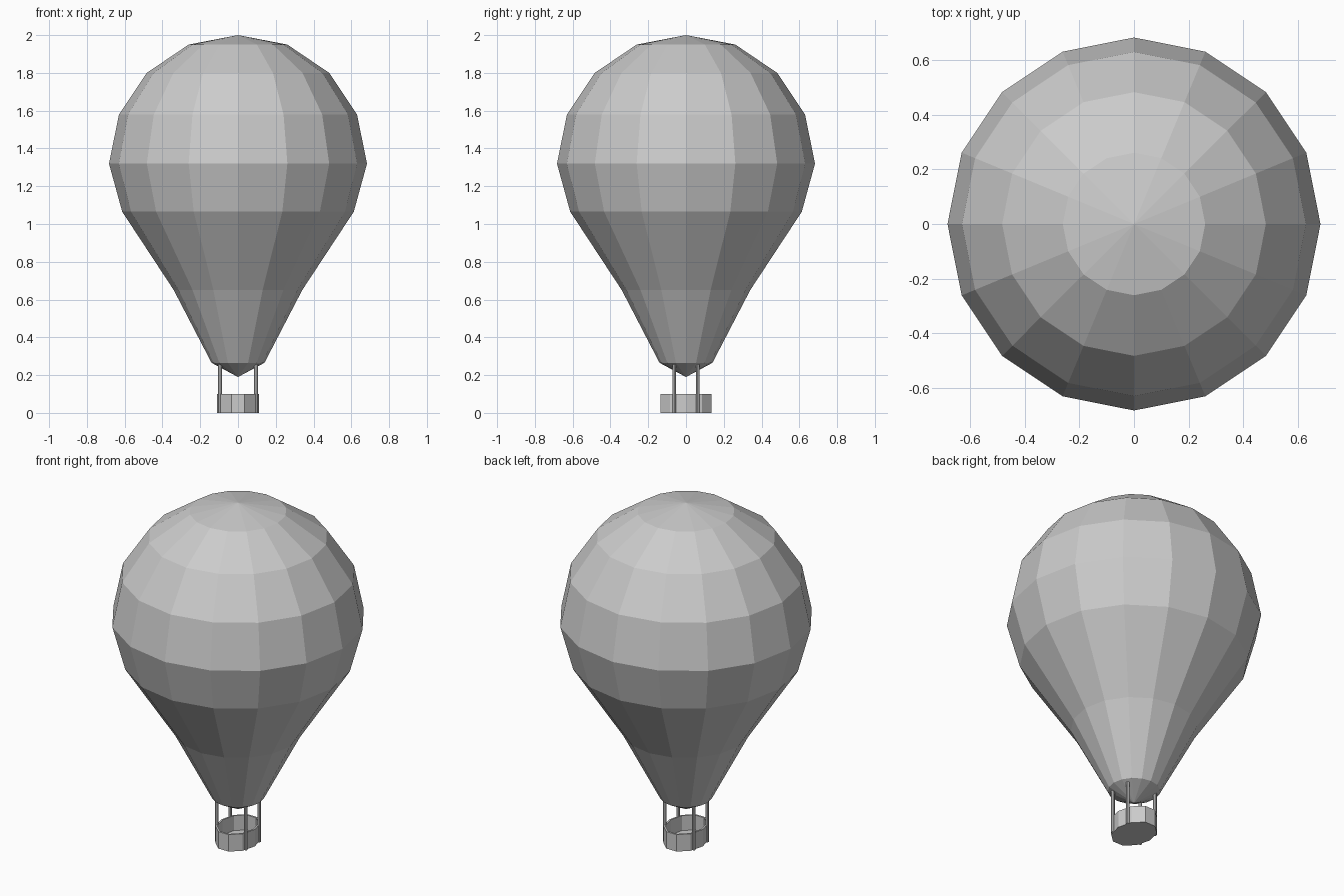
import bpy, bmesh
from math import cos, sin, pi

if "Cube" in bpy.data.objects:
    bpy.data.objects.remove(bpy.data.objects["Cube"])


def make_object(name, bm):
    bmesh.ops.recalc_face_normals(bm, faces=bm.faces)
    mesh = bpy.data.meshes.new(name)
    bm.to_mesh(mesh)
    bm.free()
    obj = bpy.data.objects.new(name, mesh)
    bpy.context.collection.objects.link(obj)
    return obj


def loft(name, rings):
    """Skin stacked rings of points; single-point rings become tips."""
    bm = bmesh.new()
    rows = [[bm.verts.new(p) for p in ring] for ring in rings]
    n = max(len(r) for r in rows)
    for a, b in zip(rows, rows[1:]):
        for i in range(n):
            j = (i + 1) % n
            quad = [a[i % len(a)], a[j % len(a)], b[j % len(b)], b[i % len(b)]]
            bm.faces.new(list(dict.fromkeys(quad)))
    return make_object(name, bm)


def ring(n, rx, ry, z, turn=0.0):
    if rx == 0:
        return [(0, 0, z)]
    return [(rx * cos(2 * pi * i / n + turn), ry * sin(2 * pi * i / n + turn), z)
            for i in range(n)]


# Balloon envelope: 16-sided lathe
profile = [(0, 0.19), (0.14, 0.265), (0.34, 0.65), (0.613, 1.065), (0.683, 1.32),
           (0.63, 1.58), (0.483, 1.80), (0.261, 1.95), (0, 2.0)]
loft("envelope", [ring(16, r, r, z) for r, z in profile])

# Open basket: outer wall, rim, inner wall, floor
loft("basket", [ring(1, 0, 0, 0), ring(10, 0.11, 0.142, 0), ring(10, 0.11, 0.142, 0.10),
                ring(10, 0.10, 0.131, 0.10), ring(10, 0.10, 0.131, 0.012),
                ring(1, 0, 0, 0.012)])

# Four suspension posts
for sx, side in ((-1, "left"), (1, "right")):
    for sy, end in ((-1, "front"), (1, "back")):
        bm = bmesh.new()
        bmesh.ops.create_cone(bm, cap_ends=True, segments=8, radius1=0.01,
                              radius2=0.01, depth=0.255)
        bmesh.ops.translate(bm, verts=bm.verts, vec=(sx * 0.095, sy * 0.062, 0.1275))
        make_object(f"{end}_{side}_post", bm)
